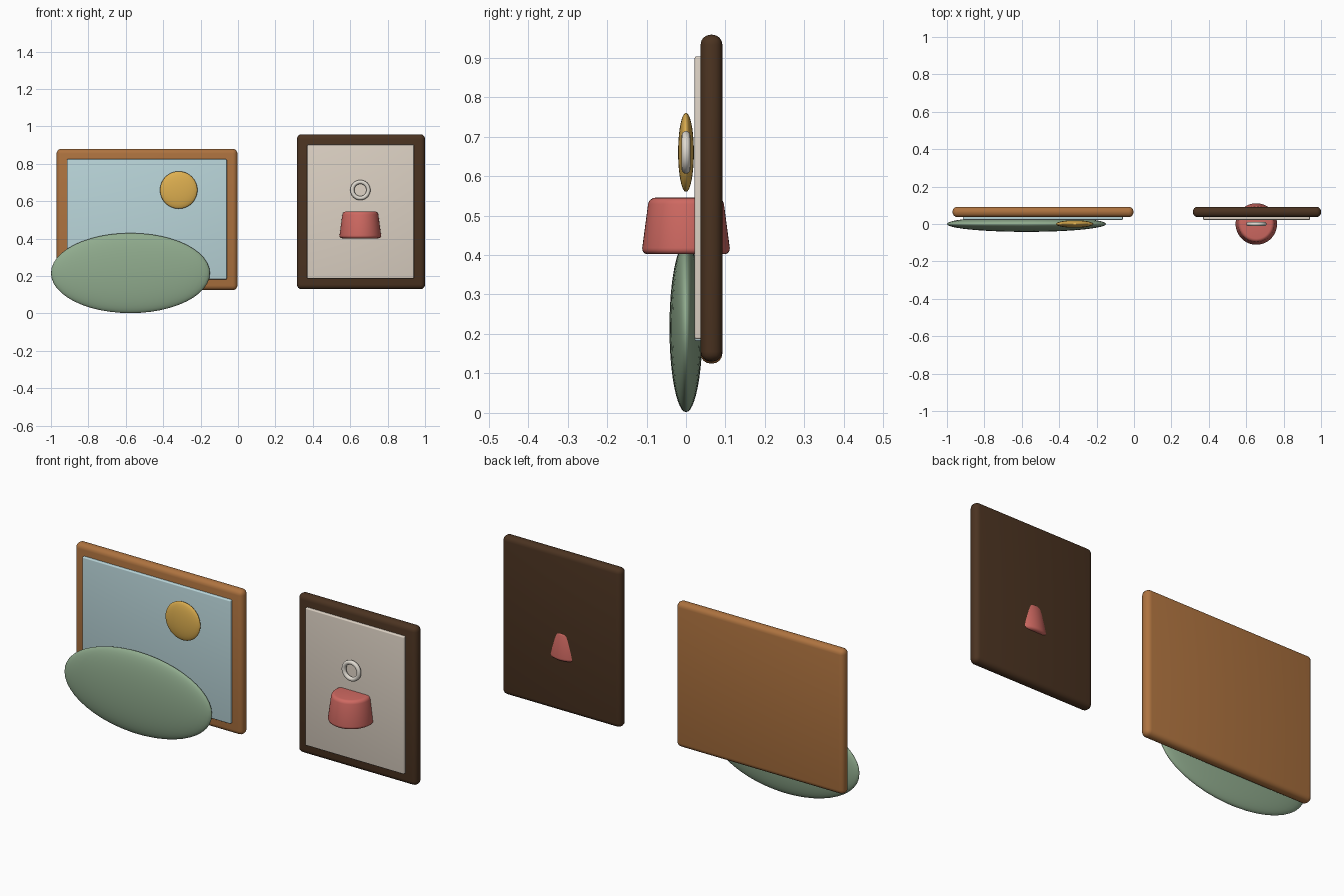
import bpy
from math import pi, radians

cube = bpy.data.objects.get("Cube")
if cube:
    bpy.data.objects.remove(cube, do_unlink=True)


def material(name, rgb):
    m = bpy.data.materials.new(name)
    m.use_nodes = True
    m.diffuse_color = (*rgb, 1)
    m.node_tree.nodes["Principled BSDF"].inputs["Base Color"].default_value = (*rgb, 1)
    return m


oak = material("warm wood", (0.42, 0.17, 0.05))
walnut = material("dark wood", (0.07, 0.033, 0.015))
sky = material("pale blue", (0.49, 0.67, 0.70))
cream = material("cream", (0.72, 0.64, 0.55))
green = material("sage green", (0.28, 0.41, 0.27))
gold = material("golden yellow", (0.73, 0.43, 0.08))
red = material("coral red", (0.62, 0.14, 0.12))
white = material("off white", (0.74, 0.70, 0.63))


def finish(name, mat, bevel=0, segments=4, angle=35):
    """Name, colour, bevel and smooth the active object."""
    ob = bpy.context.object
    ob.name = ob.data.name = name
    ob.data.materials.append(mat)
    bpy.ops.object.transform_apply(location=False, rotation=True, scale=True)
    if bevel:
        mod = ob.modifiers.new("Rounded edges", 'BEVEL')
        mod.width, mod.segments = bevel, segments
        mod.limit_method = 'ANGLE'
        mod.angle_limit = radians(40)
        bpy.ops.object.modifier_apply(modifier=mod.name)
    bpy.ops.object.shade_smooth_by_angle(angle=radians(angle))
    return ob


def slab(name, mat, x, y, z, bevel):
    """Rounded box spanning the given (low, high) ranges."""
    spans = (x, y, z)
    bpy.ops.mesh.primitive_cube_add(size=1, location=[(a + b) / 2 for a, b in spans])
    bpy.context.object.scale = [b - a for a, b in spans]
    return finish(name, mat, bevel)


def ellipsoid(name, mat, centre, radii):
    bpy.ops.mesh.primitive_uv_sphere_add(segments=48, ring_count=24, radius=1, location=centre)
    bpy.context.object.scale = radii
    return finish(name, mat, angle=180)


# Landscape picture
slab("landscape_frame", oak, (-0.97, -0.003), (0.037, 0.092), (0.125, 0.88), 0.025)
slab("landscape_canvas", sky, (-0.915, -0.06), (0.022, 0.05), (0.182, 0.825), 0.005)
ellipsoid("hill", green, (-0.575, 0, 0.216), (0.425, 0.042, 0.214))
ellipsoid("sun", gold, (-0.317, 0, 0.66), (0.1, 0.02, 0.1))

# Still life picture
slab("still_life_frame", walnut, (0.315, 1.0), (0.037, 0.092), (0.13, 0.958), 0.025)
slab("still_life_canvas", cream, (0.37, 0.94), (0.022, 0.05), (0.187, 0.903), 0.005)

# Tapered pot with softened rims
bpy.ops.mesh.primitive_cone_add(vertices=48, radius1=0.113, radius2=0.094, depth=0.143,
                                location=(0.654, 0, 0.4735))
pot = finish("pot", red, 0.016)

# Ring above the pot
bpy.ops.mesh.primitive_torus_add(major_radius=0.043, minor_radius=0.011, major_segments=48,
                                 minor_segments=16, location=(0.654, 0, 0.66),
                                 rotation=(pi / 2, 0, 0))
finish("ring", white, angle=180)
